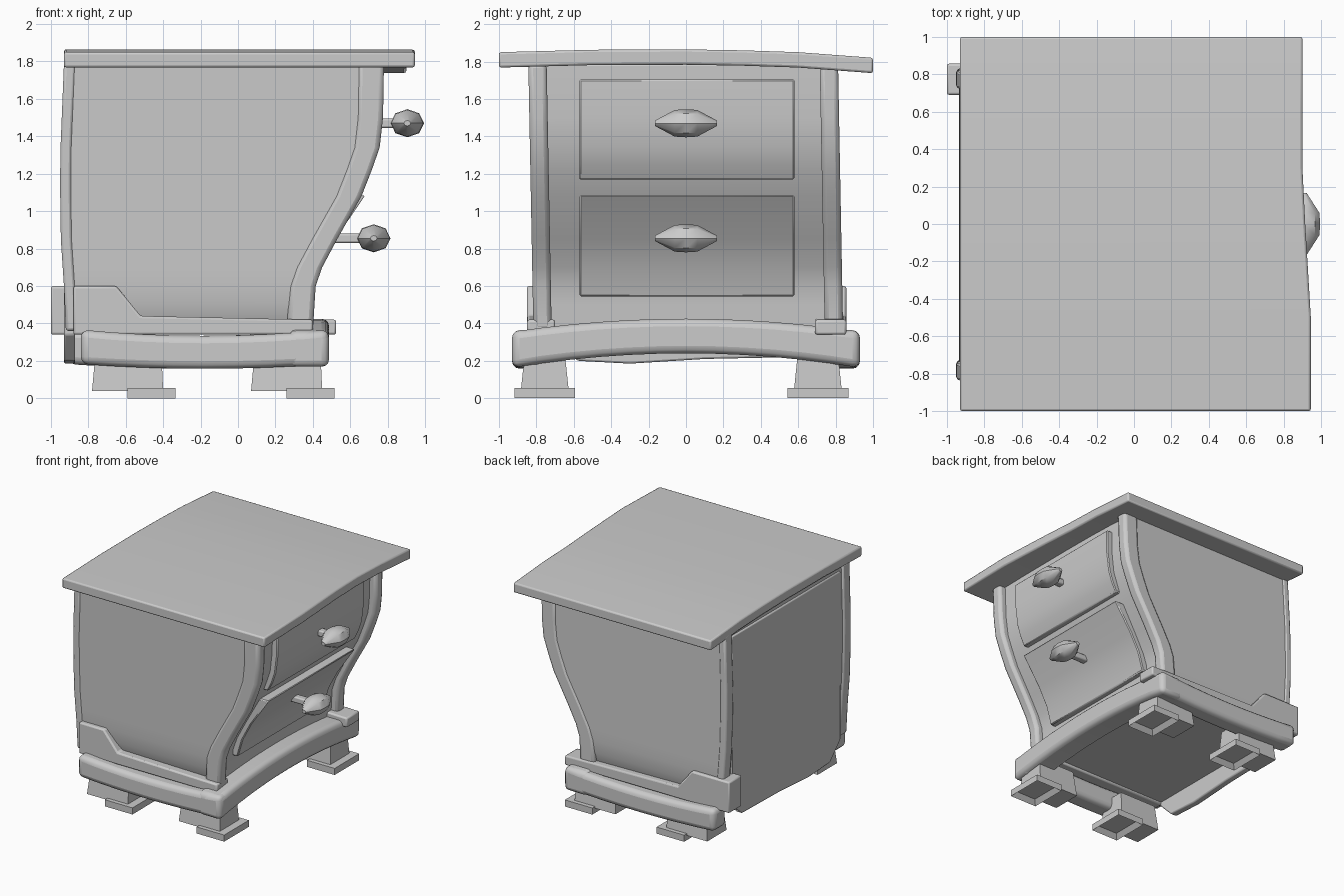
import bpy, bmesh, math

if "Cube" in bpy.data.objects:
    bpy.data.objects.remove(bpy.data.objects["Cube"])

grey = bpy.data.materials.new("light_grey")
grey.use_nodes = True
grey.diffuse_color = (0.6, 0.6, 0.6, 1)
grey.node_tree.nodes["Principled BSDF"].inputs["Base Color"].default_value = (0.6, 0.6, 0.6, 1)


def finish(bm, name, bevel=0, segments=2):
    """Turn a bmesh into a smooth-shaded object with an optional bevel."""
    bmesh.ops.recalc_face_normals(bm, faces=bm.faces)
    mesh = bpy.data.meshes.new(name)
    bm.to_mesh(mesh)
    bm.free()
    mesh.materials.append(grey)
    ob = bpy.data.objects.new(name, mesh)
    bpy.context.collection.objects.link(ob)
    if bevel:
        mod = ob.modifiers.new("rounding", "BEVEL")
        mod.width, mod.segments = bevel, segments
        mod.limit_method, mod.angle_limit = "ANGLE", math.radians(40)
    for other in bpy.context.selected_objects:
        other.select_set(False)
    bpy.context.view_layer.objects.active = ob
    ob.select_set(True)
    bpy.ops.object.shade_smooth_by_angle(angle=math.radians(40))
    return ob


def skin(name, rings, bevel=0, segments=2):
    """Join rings of equal length into a closed solid."""
    bm = bmesh.new()
    loops = [[bm.verts.new(p) for p in ring] for ring in rings]
    for a, b in zip(loops, loops[1:]):
        for i in range(len(a)):
            j = (i + 1) % len(a)
            bm.faces.new((a[i], a[j], b[j], b[i]))
    bm.faces.new(loops[0])
    bm.faces.new(loops[-1])
    return finish(bm, name, bevel, segments)


def rect(x0, x1, y0, y1, z):
    return [(x0, y0, z), (x1, y0, z), (x1, y1, z), (x0, y1, z)]


def box(name, x0, x1, y0, y1, z0, z1, bevel=0):
    return skin(name, [rect(x0, x1, y0, y1, z) for z in (z0, z1)], bevel)


def curve_at(points, t):
    """Linear reading of a profile given as (t, value), t ascending."""
    for (a, u), (b, v) in zip(points, points[1:]):
        if t <= b:
            return u + (v - u) * (t - a) / (b - a)
    return points[-1][1]


# Curved side profile: height -> front x, and height -> back x
FRONT = [(.36, .40), (.6, .415), (.7, .45), (.85, .53), (1.08, .66),
         (1.22, .715), (1.34, .757), (1.5, .775), (1.79, .78)]
BACK = [(.36, -.92), (.6, -.93), (.9, -.95), (1.3, -.95), (1.79, -.93)]
heights = [z for z, _ in FRONT]


def lean(z):
    return .012 - .027 * (z - .36) / 1.43


# Cabinet body, narrowing at the foot
rings = []
for z in [.36, .42, .5] + heights[1:]:
    half = {.36: .76, .42: .79, .5: .81}.get(z, .82)
    rings.append(rect(curve_at(BACK, z) + .015, curve_at(FRONT, z) - .06,
                      lean(z) - half, lean(z) + half, z))
skin("cabinet_body", rings, .015)

# Front corner posts and rear posts following the profile
for side, label in ((-1, "right"), (1, "left")):
    front, rear = [], []
    for z in heights:
        y = sorted((lean(z) + side * .73, lean(z) + side * .828))
        x = curve_at(FRONT, z)
        front.append(rect(x - .14, x, *y, z))
        xb = curve_at(BACK, z)
        rear.append(rect(xb, xb + .06, *y, z))
    skin("front_post_" + label, front, .025)
    skin("rear_post_" + label, rear, .015)

# Drawer fronts
upper = [(1.17, .675), (1.25, .715), (1.34, .745), (1.5, .765), (1.705, .765)]
lower = [(.545, .395), (.7, .44), (.85, .52), (1.085, .68)]
for name, prof in (("upper_drawer", upper), ("lower_drawer", lower)):
    skin(name, [rect(x - .12, x, -.57, .58, z) for z, x in prof], .008, 1)

# Knobs: faceted spindles across the front, each on a short stem
for name, x, z, root in (("upper", .905, 1.47, .74), ("lower", .725, .855, .46)):
    rings = []
    for y, r in ((-.165, .2), (-.06, .95), (0, 1), (.06, .95), (.165, .2)):
        rings.append([(x + .09 * r * math.cos(i * math.pi / 4), y,
                       z + .075 * r * math.sin(i * math.pi / 4)) for i in range(8)])
    skin(name + "_knob", rings)
    box(name + "_knob_stem", root, x - .05, -.03, .03, z - .025, z + .025, .01)

# Table top, gently arched and dropping at the far end
top = [(-1, 1.85, .945), (-.5, 1.863, .945), (0, 1.865, .915), (.3, 1.86, .9),
       (.6, 1.85, .9), (1, 1.82, .9)]
skin("table_top", [[(-.93, y, z - .082), (x, y, z - .082), (x, y, z), (-.93, y, z)]
                   for y, z, x in top], .012)

# Side skirts sagging in the middle
for name, x0, y0, y1 in (("right_skirt", -.84, -.93, -.76), ("left_skirt", -.91, .76, .93)):
    rings = []
    for i in range(9):
        t = i / 8
        x, sag = x0 + (.485 - x0) * t, 1 - (2 * t - 1) ** 2
        lo, hi = .183 - .025 * sag, .367 - .033 * sag
        rings.append([(x, y0, lo), (x, y1, lo), (x, y1, hi), (x, y0, hi)])
    skin(name, rings, .04, 3)

# Front skirt arching upward
rings = []
for i in range(13):
    y = -.93 + 1.86 * i / 12
    rise = 1 - (y / .93) ** 2
    lo, hi = .163 + .077 * rise, .355 + .07 * rise
    rings.append([(.27, y, lo), (.487, y, lo), (.487, y, hi), (.27, y, hi)])
skin("front_skirt", rings, .04, 3)

# Plinth boards with raised rear brackets
for name, x0, x1, y0, y1 in (("right_plinth", -.88, .40, -.85, -.70),
                             ("left_plinth", -1, .525, .69, .857)):
    outline = [(x0, .34), (x1, .34), (x1, .42), (-.52, .44), (-.65, .6), (x0, .6)]
    skin(name, [[(x, y, z) for x, z in outline] for y in (y0, y1)], .012)

# Back board reaching below the body, with clipped lower corners
outline = [(-.72, .34), (-.58, .2), (-.3, .185), (.1, .21), (.58, .22), (.72, .34),
           (.72, 1.75), (-.72, 1.75)]
skin("back_board", [[(x, y, z) for y, z in outline] for x in (-.93, -.87)], .01)

# Feet: tapered block with a hollow pad set toward the front
for x, end in ((-.59, "rear"), (.26, "front")):
    for y, side in ((-.755, "right"), (.705, "left")):
        label = end + "_" + side
        skin("leg_" + label, [rect(x - .19, x + .19, y - .128, y + .128, .04),
                              rect(x - .17, x + .18, y - .105, y + .105, .26)])
        pad = bmesh.new()
        bmesh.ops.create_cube(pad, size=1)
        for v in pad.verts:
            v.co = (x + .1275 + v.co.x * .255, y + v.co.y * .325, .0275 + v.co.z * .055)
        sole = min(pad.faces, key=lambda f: f.calc_center_median().z)
        bmesh.ops.inset_individual(pad, faces=[sole], thickness=.045)
        for v in sole.verts:
            v.co.z += .04
        finish(pad, "foot_pad_" + label)
